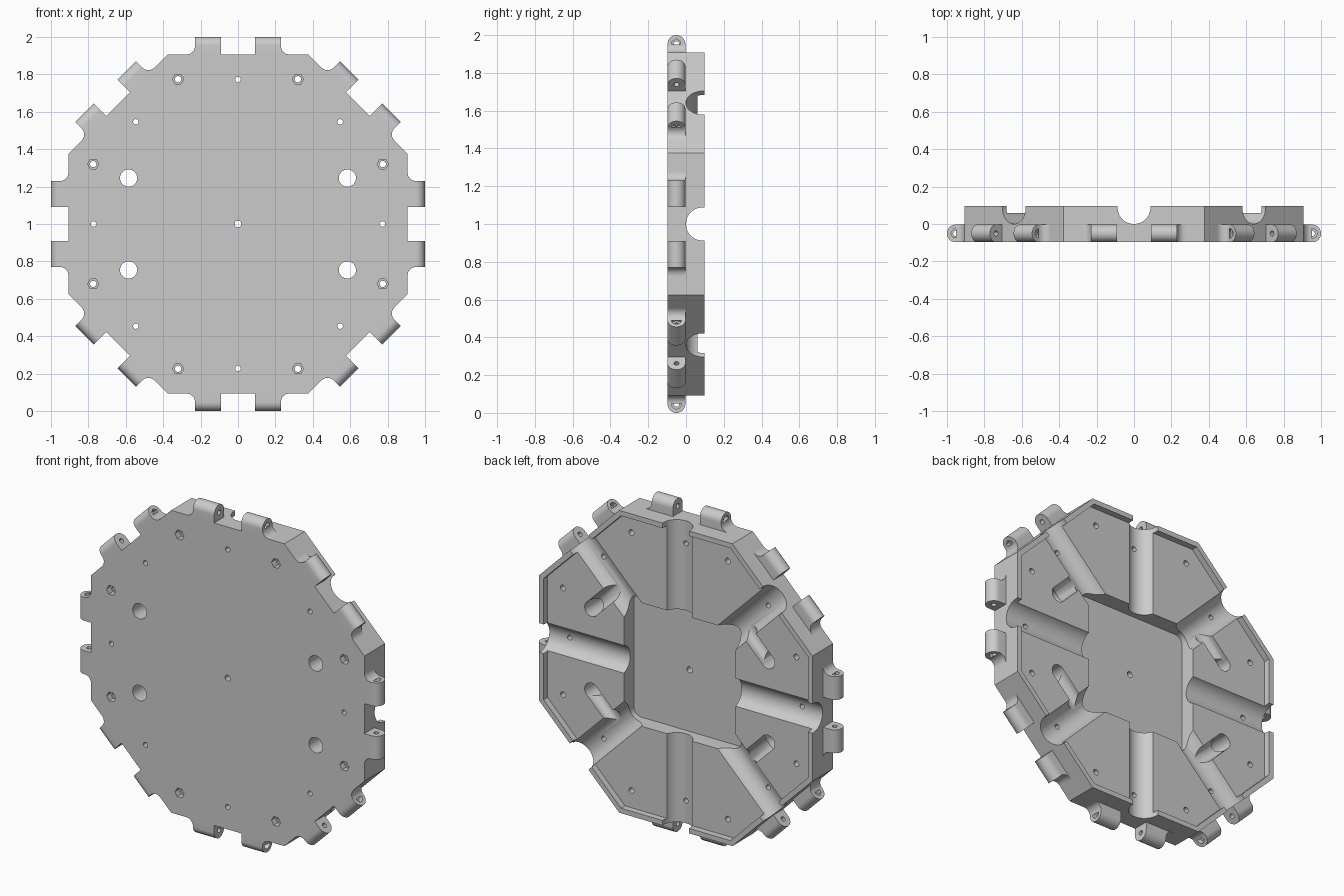
import bpy, bmesh
from math import sin, cos, tan, pi, radians

cube = bpy.data.objects.get("Cube")
if cube:
    bpy.data.objects.remove(cube, do_unlink=True)

grey = bpy.data.materials.new("plain_grey")
grey.use_nodes = True
colour = (0.6, 0.6, 0.6, 1)
grey.diffuse_color = colour
grey.node_tree.nodes["Principled BSDF"].inputs["Base Color"].default_value = colour

FRONT, BACK = -0.0975, 0.0975
APOTHEM = 0.907
POCKET = 0.06
FLOOR = -0.035
QUARTERS = [k * pi / 2 for k in range(4)]
EIGHTHS = [k * pi / 4 for k in range(8)]


# Position from side angle, offset along the side, depth and distance from centre
def spot(a, t, y, r):
    return (r * sin(a) + t * cos(a), y, 1 + r * cos(a) - t * sin(a))


def arc(cx, cy, r, start, end, n):
    return [(cx + r * cos(start + (end - start) * i / n),
             cy + r * sin(start + (end - start) * i / n)) for i in range(n + 1)]


def ring(cx, cy, r, n, turn=0.0):
    return arc(cx, cy, r, turn, turn + 2 * pi, n)[:-1]


# Extrude a 2D outline between two levels; place() maps (u, v, w) into the model
def prism(name, outline, low, high, place):
    bm = bmesh.new()
    ends = [[bm.verts.new(place(u, v, w)) for u, v in outline] for w in (low, high)]
    n = len(outline)
    for loop in ends:
        bm.faces.new(loop)
    for i in range(n):
        j = (i + 1) % n
        bm.faces.new((ends[0][i], ends[0][j], ends[1][j], ends[1][i]))
    bmesh.ops.recalc_face_normals(bm, faces=bm.faces)
    mesh = bpy.data.meshes.new(name)
    bm.to_mesh(mesh)
    bm.free()
    mesh.materials.append(grey)
    obj = bpy.data.objects.new(name, mesh)
    bpy.context.collection.objects.link(obj)
    return obj


def activate(obj):
    bpy.ops.object.select_all(action='DESELECT')
    obj.select_set(True)
    bpy.context.view_layer.objects.active = obj


def cut(target, cutter):
    activate(target)
    mod = target.modifiers.new("cut", 'BOOLEAN')
    mod.operation = 'DIFFERENCE'
    mod.solver = 'MANIFOLD'
    mod.object = cutter
    bpy.ops.object.modifier_apply(modifier=mod.name)
    bpy.data.objects.remove(cutter, do_unlink=True)


def smooth(obj):
    activate(obj)
    bpy.ops.object.shade_smooth_by_angle(angle=radians(30))


# Maps an outline seen from the front, extruded through the plate
def through(u, v, w):
    return (u, w, 1 + v)


# Maps a cross-section (offset, depth), extruded outward along one direction
def outward(a):
    return lambda t, y, r: spot(a, t, y, r)


def channel(r):
    return [(-r, 0.2)] + arc(0, r, r, pi, 2 * pi, 24) + [(r, 0.2)]


# Octagonal plate
plate = prism("octagon_plate", ring(0, 0, APOTHEM / cos(pi / 8), 8, pi / 8),
              FRONT, BACK, through)

# Shallow back pocket that leaves a thin rim
cut(plate, prism("pocket", ring(0, 0, (APOTHEM - 0.03) / cos(pi / 8), 8, pi / 8),
                 POCKET, 0.2, through))

# Deep square recess with rounded corners
half, rad = 0.37, 0.05
square = []
for k, (sx, sz) in enumerate([(1, 1), (-1, 1), (-1, -1), (1, -1)]):
    square += arc(sx * (half - rad), sz * (half - rad), rad,
                  k * pi / 2, (k + 1) * pi / 2, 6)
cut(plate, prism("recess", square, FLOOR, 0.2, through))

# Eight radial round-bottomed channels
for a in EIGHTHS:
    cut(plate, prism("channel", channel(0.088), 0.2, 1.1, outward(a)))

# Side branches from the diagonal channels to the large holes
for k, a in enumerate(QUARTERS):
    a += pi / 4
    side = 1 if k % 2 == 0 else -1
    outline = [(0.587 + u, 0.004 + y) for u, y in channel(0.045)]
    cut(plate, prism("branch", outline, 0, 0.24,
                     lambda r, y, t, a=a, s=side: spot(a, s * t, y, r)))
    x, _, z = spot(a, side * 0.24, 0, 0.587)
    cut(plate, prism("large_hole", ring(x, z - 1, 0.046, 32), -0.3, 0.3, through))

# Small through holes, one in the centre and one per channel
cut(plate, prism("hole", ring(0, 0, 0.018, 16), -0.3, 0.3, through))
for k, a in enumerate(EIGHTHS):
    x, _, z = spot(a, 0, 0, 0.772)
    cut(plate, prism("hole", ring(x, z - 1, 0.015, 16), -0.3, 0.3, through))

# Bolt holes with hexagonal sockets on the front
for a in QUARTERS:
    for t in (-0.32, 0.32):
        x, _, z = spot(a, t, 0, 0.774)
        cut(plate, prism("bolt", ring(x, z - 1, 0.017, 16), -0.3, 0.3, through))
        cut(plate, prism("socket", ring(x, z - 1, 0.03, 6), -0.3, -0.06, through))
smooth(plate)

# Hinge knuckles: a pair on each side, with pin holes, end sockets and fillets
R = 0.047
MID = FRONT + R
TOP = 1.0 - R
BASE = APOTHEM - 0.002
profile = [(BASE, FRONT)] + arc(TOP, MID, R, -pi / 2, pi / 2, 20) + [(BASE, MID + R)]
f = 0.044
fillet = ([(0.229, BASE)] + arc(0.23 + f, APOTHEM + f, f, pi, 1.5 * pi, 8)
          + [(0.23 + f, BASE)])
for k, a in enumerate(EIGHTHS):
    for s, label in ((1, "a"), (-1, "b")):
        def along(r, y, t, a=a, s=s):
            return spot(a, s * t, y, r)

        def across(t, r, y, a=a, s=s):
            return spot(a, s * t, y, r)

        knuckle = prism(f"hinge_knuckle_{k}{label}", profile, 0.09, 0.23, along)
        cut(knuckle, prism("pin", ring(TOP, MID, 0.014, 16), 0, 0.4, along))
        sides = 6 if s == 1 else 24
        cut(knuckle, prism("end_socket", ring(TOP, MID, 0.026, sides), 0.2, 0.4, along))
        smooth(knuckle)
        smooth(prism(f"hinge_fillet_{k}{label}", fillet, FRONT, MID + R, across))
